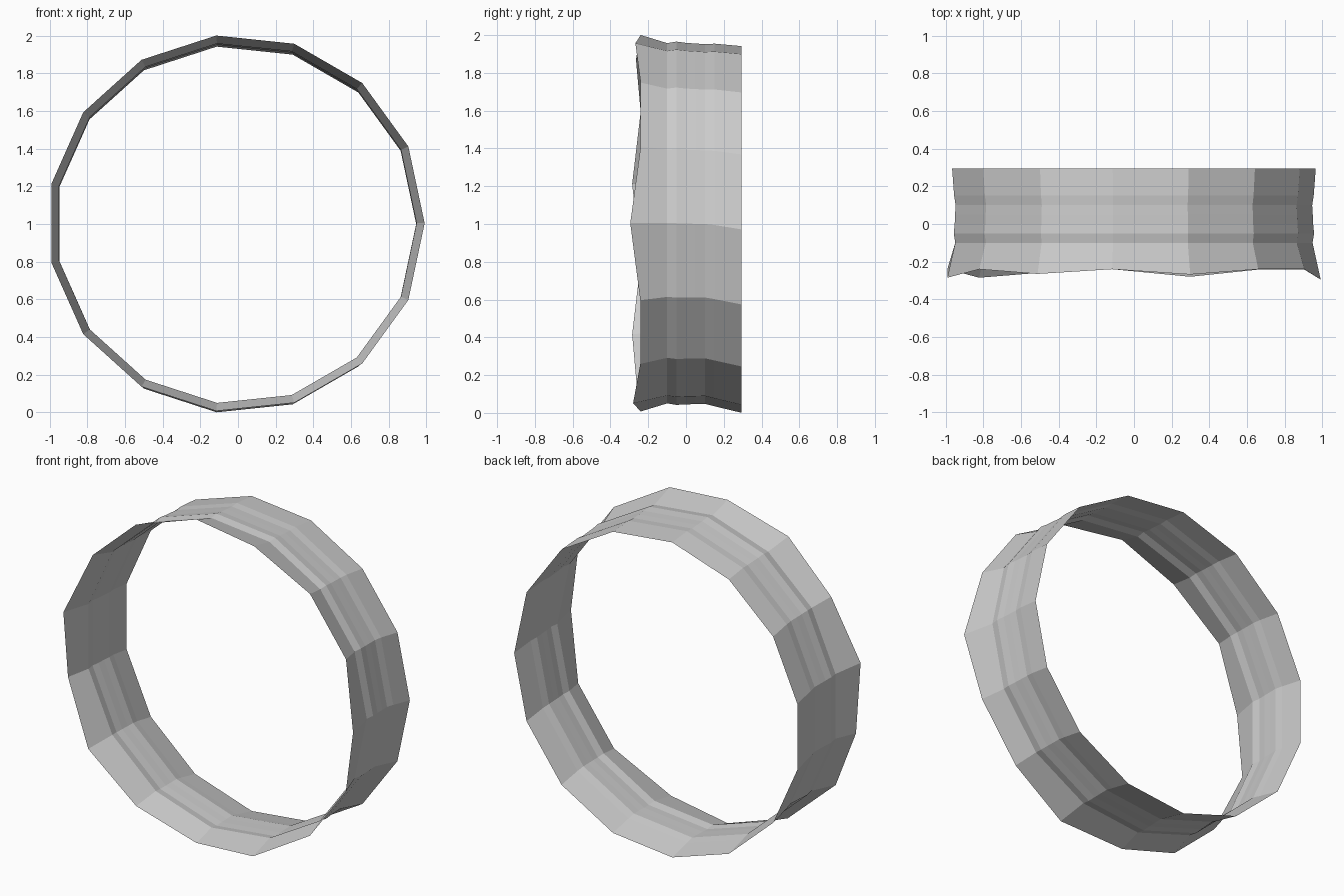
import bpy, bmesh, math

if "Cube" in bpy.data.objects:
    bpy.data.objects.remove(bpy.data.objects["Cube"])

SIDES = 15
CX = -0.011

# Uneven front rim: y position of each corner, counted from +x upwards
rim_y = [-0.295, -0.24, -0.24, -0.268, -0.24, -0.265, -0.24, -0.285,
         -0.24, -0.285, -0.26, -0.24, -0.28, -0.242, -0.242]

# Band profile behind the rim: (y, radius, centre height)
profile = [(-0.10, 0.959, 1.004), (-0.05, 0.967, 1.004), (0.0, 0.962, 1.002),
           (0.05, 0.960, 1.001), (0.10, 0.957, 1.000), (0.15, 0.965, 0.995),
           (0.295, 0.976, 0.971)]


def ring(bm, ys, radius, cz):
    """One loop of corners around the band."""
    loop = []
    for i, y in enumerate(ys):
        a = math.tau * i / SIDES
        loop.append(bm.verts.new((CX + radius * math.cos(a), y,
                                  cz + radius * math.sin(a))))
    return loop


# Thin ridged band, open at both ends
bm = bmesh.new()
loops = [ring(bm, rim_y, 1.002, 1.004)]
loops += [ring(bm, [y] * SIDES, r, cz) for y, r, cz in profile]
for a, b in zip(loops, loops[1:]):
    for i in range(SIDES):
        j = (i + 1) % SIDES
        bm.faces.new((a[i], a[j], b[j], b[i]))
bmesh.ops.recalc_face_normals(bm, faces=bm.faces)

mesh = bpy.data.meshes.new("ring_band")
bm.to_mesh(mesh)
bm.free()
band = bpy.data.objects.new("ring_band", mesh)
bpy.context.collection.objects.link(band)

# Plain grey finish
grey = bpy.data.materials.new("light_grey")
grey.diffuse_color = (0.6, 0.6, 0.6, 1)
grey.use_nodes = True
grey.node_tree.nodes["Principled BSDF"].inputs["Base Color"].default_value = grey.diffuse_color
mesh.materials.append(grey)
